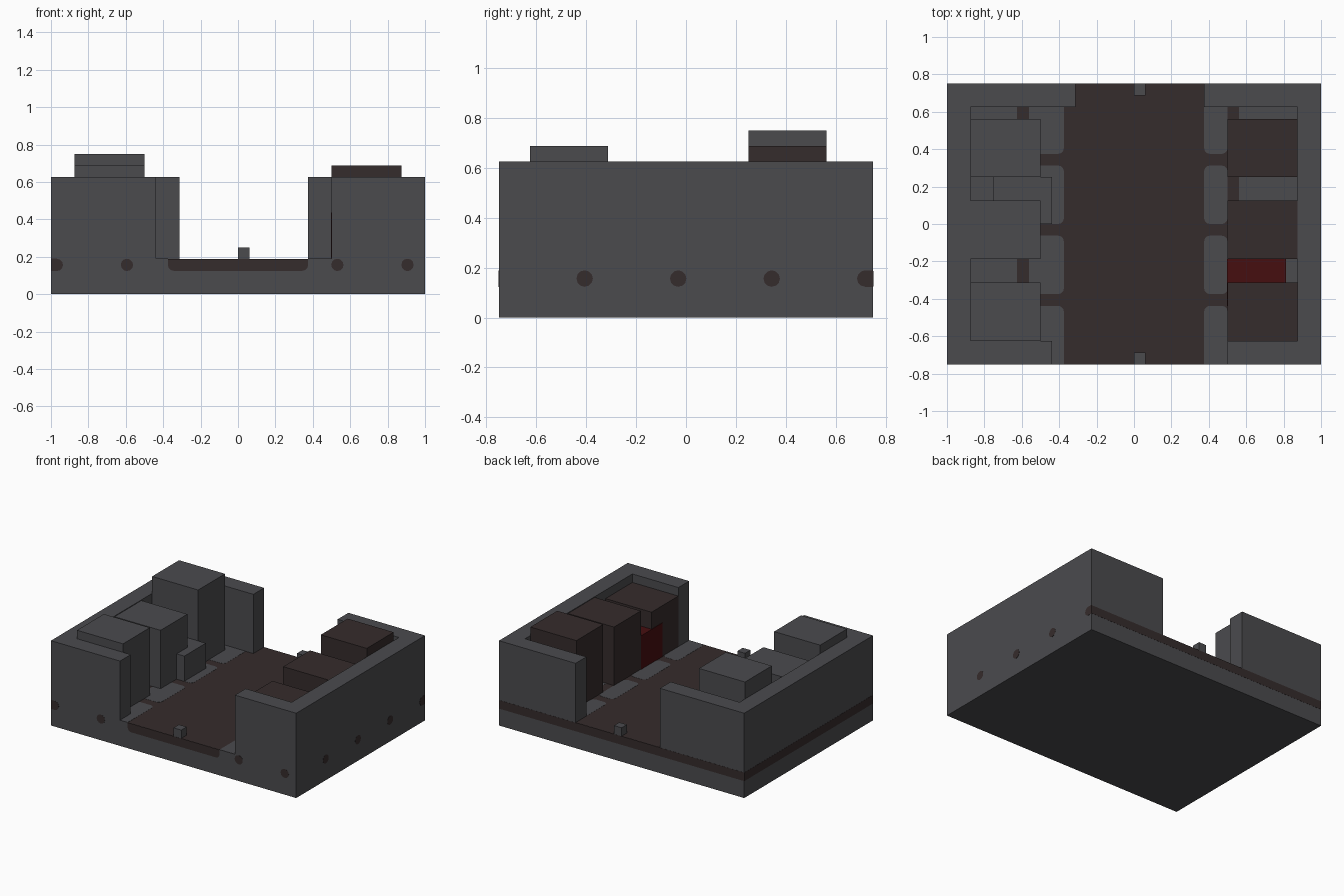
import bpy, bmesh, math
from mathutils import Matrix, Vector

if "Cube" in bpy.data.objects:
    bpy.data.objects.remove(bpy.data.objects["Cube"])


def material(name, rgb):
    m = bpy.data.materials.new(name)
    m.use_nodes = True
    m.diffuse_color = (*rgb, 1)
    m.node_tree.nodes["Principled BSDF"].inputs["Base Color"].default_value = (*rgb, 1)
    return m


GREY = material("slate grey", (0.070, 0.070, 0.076))
BROWN = material("dark brown", (0.036, 0.025, 0.025))
RED = material("deep red", (0.062, 0.0045, 0.005))

PX = 1 / 16        # module of the design
FLOOR = 3 * PX     # floor height
WALL = 10 * PX     # wall height
W, D = 1.0, 0.75   # half width and half depth
SKIN = 0.001       # thickness of surface plates


def prism(name, points, z0, z1, mat, matrix=Matrix()):
    """Extrude a flat outline from z0 to z1, then place it with a matrix."""
    bm = bmesh.new()
    face = bm.faces.new([bm.verts.new((x, y, z0)) for x, y in points])
    top = bmesh.ops.extrude_face_region(bm, geom=[face])["geom"]
    for v in top:
        if isinstance(v, bmesh.types.BMVert):
            v.co.z = z1
    bmesh.ops.recalc_face_normals(bm, faces=bm.faces)
    bm.transform(matrix)
    mesh = bpy.data.meshes.new(name)
    bm.to_mesh(mesh)
    bm.free()
    mesh.materials.append(mat)
    obj = bpy.data.objects.new(name, mesh)
    bpy.context.collection.objects.link(obj)
    return obj


def box(name, x, y, z, mat):
    return prism(name, [(x[0], y[0]), (x[1], y[0]), (x[1], y[1]), (x[0], y[1])], *z, mat)


def rounded(x0, x1, y0, y1, r, lo=(-9, -9), hi=(9, 9)):
    """Rounded rectangle outline, clipped to the range lo..hi."""
    points = []
    corners = [(x1 - r, y1 - r), (x0 + r, y1 - r), (x0 + r, y0 + r), (x1 - r, y0 + r)]
    for i, (cx, cy) in enumerate(corners):
        for k in range(4):
            a = math.pi / 2 * (i + k / 3)
            p = (min(max(cx + r * math.cos(a), lo[0]), hi[0]),
                 min(max(cy + r * math.sin(a), lo[1]), hi[1]))
            if all((Vector(p) - Vector(q)).length > 1e-5 for q in points):
                points.append(p)
    return points


# Base slab and the two C-shaped side walls
box("base_slab", (-W, W), (-D, D), (0, FLOOR), GREY)


def c_wall(name, side, front_x, back_x):
    t = 2 * PX
    prism(name, [(side * W, -D), (front_x, -D), (front_x, t - D), (side * (W - t), t - D),
                 (side * (W - t), D - t), (back_x, D - t), (back_x, D), (side * W, D)],
          FLOOR, WALL, GREY)


c_wall("right_wall", -1, -7 * PX, -5 * PX)
c_wall("left_wall", 1, 8 * PX, 6 * PX)

# Brown floor with raised grey paving pads; the gaps form the grooves
box("floor_sheet", (-14 * PX, 14 * PX), (-D, D), (FLOOR, FLOOR + SKIN), BROWN)
columns = [(-15, -10), (-9, -6), (6, 8), (9, 14)]
rows = [(6, 11), (0, 5), (-6, -1), (-13, -7)]
for x0, x1 in columns:
    for y0, y1 in rows:
        outline = rounded(x0 * PX, x1 * PX, y0 * PX, y1 * PX, 0.03, lo=(-W, -D))
        prism("paving_pad", outline, FLOOR, FLOOR + 2 * SKIN, GREY)

# Rows of tall blocks along both walls: front to back, with their heights
spans = [(-10 * PX, -5 * PX), (-3 * PX, 2 * PX), (4 * PX, 9 * PX)]
for span, grey_top, brown_top in zip(spans, (11 * PX, 0.62, 12 * PX), (9 * PX, 0.62, 11 * PX)):
    box("grey_block", (-14 * PX, -8 * PX), span, (FLOOR, grey_top), GREY)
    box("brown_block", (8 * PX, 14 * PX), span, (FLOOR, brown_top), BROWN)

# Low blocks set between the tall ones
box("low_grey_block", (-12 * PX, -7 * PX), (0, 4 * PX), (FLOOR, 6 * PX), GREY)
box("low_red_block", (8 * PX - 3 * SKIN, 13 * PX), (-7 * PX, -3 * PX), (FLOOR, 7 * PX), RED)

# Small posts at the two entrances
for name, y in (("front_post", -D), ("back_post", D - PX)):
    box(name, (0, PX), (y, y + PX), (FLOOR, 4 * PX), GREY)

# Groove ends on the outside: outlines drawn as (along, height)
FRONT = Matrix.Translation((0, -D, 0)) @ Matrix.Rotation(math.pi / 2, 4, "X")
SIDE = Matrix.Translation((W, 0, 0)) @ Matrix.Rotation(math.pi / 2, 4, "Z") \
    @ Matrix.Rotation(math.pi / 2, 4, "X")
MID, R = 2.5 * PX, 0.033


def groove_end(name, a0, a1, matrix, limit):
    prism(name, rounded(a0 - R, a1 + R, MID - R, MID + R, R, (-limit, 0), (limit, 1)),
          0, SKIN, BROWN, matrix)


for a0, a1 in ((-1.1, -15.5), (-9.5, -9.5), (8.5, 8.5), (14.5, 14.5)):
    start = a0 if a0 == -1.1 else a0 * PX
    groove_end("front_groove_end", start, a1 * PX, FRONT, W)
for a0, a1 in ((-6.5, -6.5), (-0.5, -0.5), (5.5, 5.5), (11.5, 14)):
    groove_end("side_groove_end", a0 * PX, a1 * PX, SIDE, D)
prism("front_channel", rounded(-6 * PX, 6 * PX, 2 * PX, 5 * PX, 0.03, hi=(1, FLOOR)),
      0, SKIN, BROWN, FRONT)

# Continuous stripes on the back and the right side
box("back_stripe", (-W, W), (D, D + SKIN), (2 * PX, FLOOR), BROWN)
box("right_stripe", (-W - SKIN, -W), (-D, D), (2 * PX, FLOOR), BROWN)
